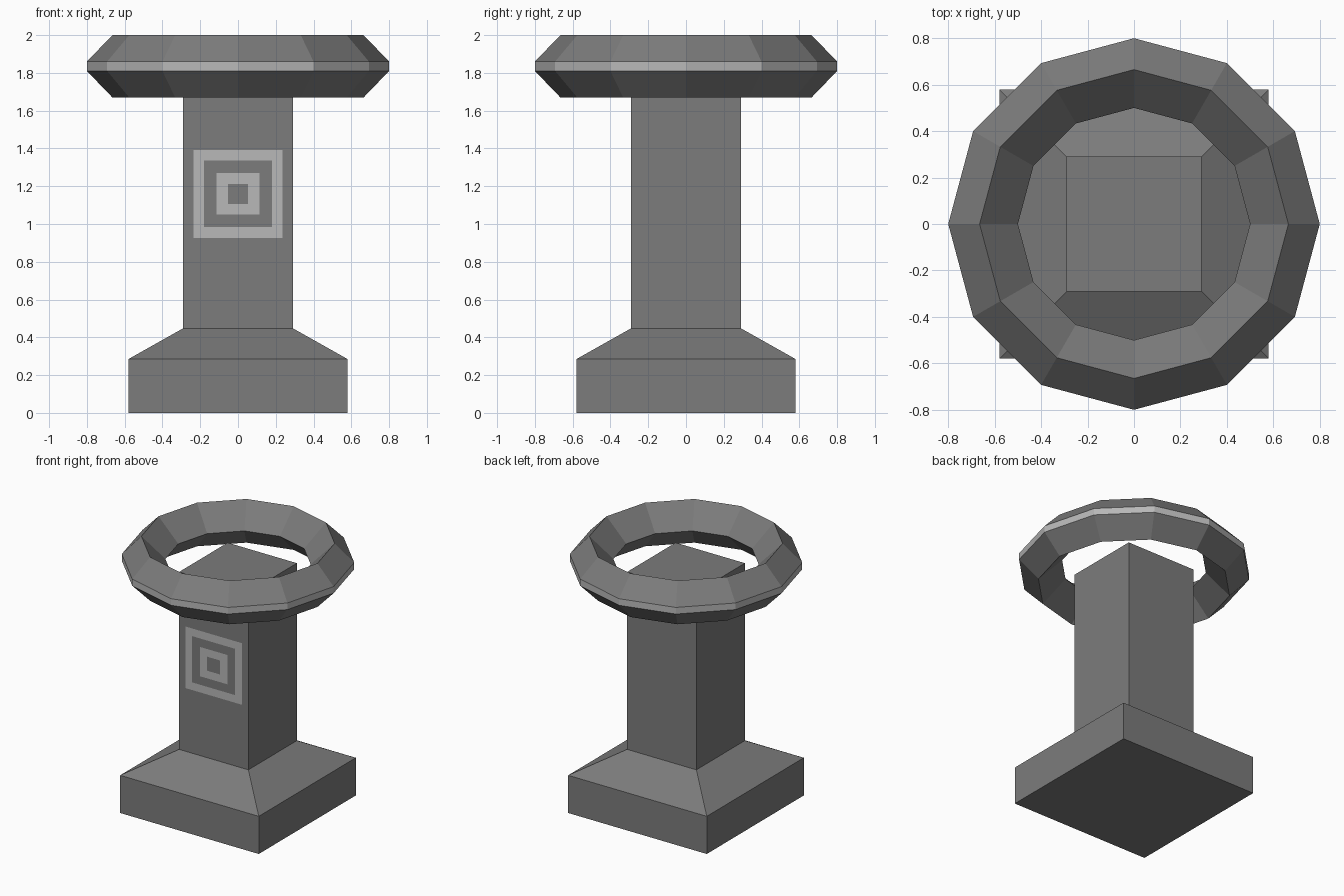
import bpy, bmesh
from math import cos, sin, pi, sqrt

if "Cube" in bpy.data.objects:
    bpy.data.objects.remove(bpy.data.objects["Cube"])


def material(name, value):
    m = bpy.data.materials.new(name)
    m.diffuse_color = (value, value, value, 1)
    m.use_nodes = True
    m.node_tree.nodes["Principled BSDF"].inputs["Base Color"].default_value = m.diffuse_color
    return m


STONE = material("dark_grey", 0.2)
LIGHT = material("light_grey", 0.48)


def finish(bm, name, mats):
    bmesh.ops.recalc_face_normals(bm, faces=bm.faces)
    me = bpy.data.meshes.new(name)
    bm.to_mesh(me)
    bm.free()
    for m in mats:
        me.materials.append(m)
    ob = bpy.data.objects.new(name, me)
    bpy.context.collection.objects.link(ob)
    return ob


def lathe(name, profile, sides, turn=0.0, closed=False, light_segment=None):
    """Spin (radius, z) points; open profiles are capped at both ends."""
    bm = bmesh.new()
    rings = [[bm.verts.new((r * cos(turn + 2 * pi * i / sides),
                            r * sin(turn + 2 * pi * i / sides), z))
              for i in range(sides)] for r, z in profile]
    n = len(rings)
    for k in range(n if closed else n - 1):
        a, b = rings[k], rings[(k + 1) % n]
        for i in range(sides):
            j = (i + 1) % sides
            f = bm.faces.new((a[i], a[j], b[j], b[i]))
            f.material_index = int(k == light_segment)
    if not closed:
        bm.faces.new(rings[0])
        bm.faces.new(rings[-1])
    return finish(bm, name, [STONE, LIGHT])


def square_frame(name, outer, inner, y, z):
    """Flat square frame facing the front."""
    bm = bmesh.new()
    corners = [(-1, -1), (1, -1), (1, 1), (-1, 1)]
    o, i = [[bm.verts.new((cx * w, y, z + cz * h)) for cx, cz in corners]
            for w, h in (outer, inner)]
    for k in range(4):
        j = (k + 1) % 4
        bm.faces.new((o[k], o[j], i[j], i[k]))
    for f in bm.faces:
        f.normal_update()
        if f.normal.y > 0:
            f.normal_flip()
    me = bpy.data.meshes.new(name)
    bm.to_mesh(me)
    bm.free()
    me.materials.append(LIGHT)
    bpy.context.collection.objects.link(bpy.data.objects.new(name, me))


# Square pedestal: plinth, sloped shoulder and column
S = sqrt(2)
lathe("pedestal", [(0.58 * S, 0), (0.58 * S, 0.285), (0.29 * S, 0.448), (0.29 * S, 1.79)],
      4, turn=pi / 4)

# Floating twelve-sided ring with a light outer band
lathe("ring", [(0.8, 1.81), (0.8, 1.86), (0.665, 2.0), (0.5, 1.835), (0.665, 1.67)],
      12, closed=True, light_segment=0)

# Concentric square marks on the front
square_frame("outer_mark", (0.236, 0.233), (0.18, 0.175), -0.292, 1.16)
square_frame("inner_mark", (0.115, 0.111), (0.053, 0.053), -0.292, 1.16)
